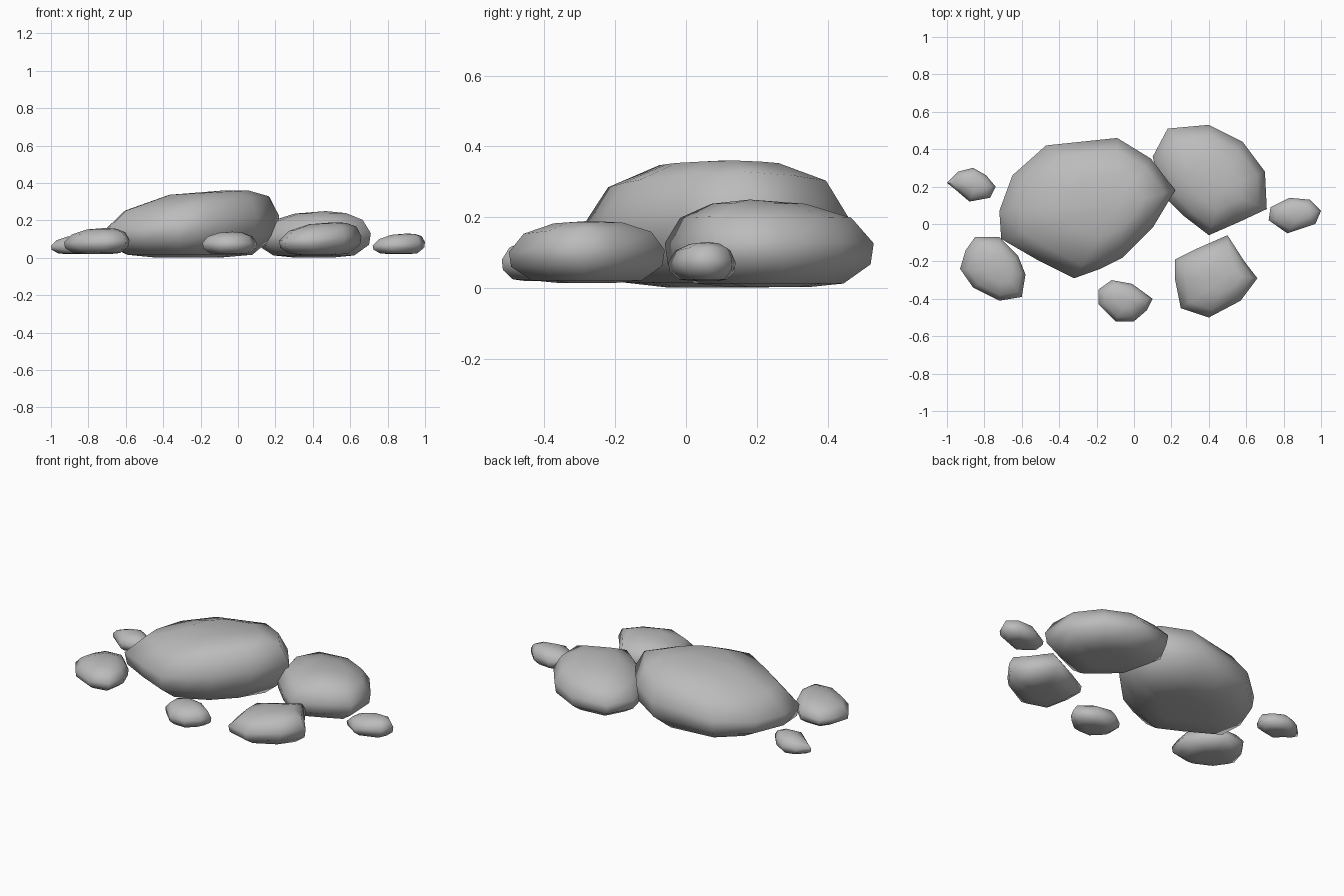
import bpy
import bmesh
import math
from mathutils import Vector

cube = bpy.data.objects.get("Cube")
if cube:
    bpy.data.objects.remove(cube, do_unlink=True)

stone = bpy.data.materials.new("stone grey")
stone.use_nodes = True
grey = (0.5, 0.5, 0.5, 1)
stone.diffuse_color = grey
stone.node_tree.nodes["Principled BSDF"].inputs["Base Color"].default_value = grey

# Shared rock section: (outline scale, height fraction, share of tilt)
SECTION = [
    (0.38, 0.0, 0),
    (0.71, 0.04, 0),
    (0.97, 0.26, 0.5),
    (1.0, 0.5, 0.8),
    (0.82, 0.79, 0.9),
    (0.45, 0.95, 0.5),
]


def rock(name, outline, peak, bottom, top, tilt=0.0):
    """Stack scaled copies of the outline, drawn in towards the peak."""
    points = [Vector(p) for p in outline]
    centre = sum(points, Vector((0, 0))) / len(points)
    peak = Vector(peak)
    bm = bmesh.new()
    rings = []
    for scale, height, share in SECTION:
        pivot = peak if height > 0.5 else centre
        ring = []
        for point in points:
            x, y = pivot + (point - pivot) * scale
            z = bottom + (top - bottom) * height + tilt * share * (x - centre.x)
            ring.append(bm.verts.new((x, y, z)))
        rings.append(ring)

    # Side bands, flat base and a low fan for the crown
    count = len(points)
    for low, high in zip(rings, rings[1:]):
        for i in range(count):
            j = (i + 1) % count
            bm.faces.new((low[i], low[j], high[j], high[i]))
    bm.faces.new(rings[0])
    crown = bm.verts.new((peak.x, peak.y, top))
    for i in range(count):
        bm.faces.new((rings[-1][i], rings[-1][(i + 1) % count], crown))
    bmesh.ops.recalc_face_normals(bm, faces=bm.faces)

    mesh = bpy.data.meshes.new(name)
    bm.to_mesh(mesh)
    bm.free()
    mesh.materials.append(stone)
    obj = bpy.data.objects.new(name, mesh)
    bpy.context.collection.objects.link(obj)
    bpy.ops.object.select_all(action="DESELECT")
    obj.select_set(True)
    bpy.context.view_layer.objects.active = obj
    bpy.ops.object.shade_smooth_by_angle(angle=math.radians(75))


# Two large boulders
rock("large_boulder",
     [(-.32, -.29), (-.18, -.24), (-.06, -.18), (.1, -.02), (.22, .18),
      (.09, .35), (-.09, .46), (-.28, .44), (-.47, .42), (-.65, .26),
      (-.72, .07), (-.71, -.08), (-.52, -.19)],
     peak=(-.08, .1), bottom=.002, top=.36, tilt=.11)
rock("back_boulder",
     [(.71, .08), (.7, .28), (.58, .44), (.4, .53), (.18, .51),
      (.1, .36), (.15, .16), (.27, .04), (.4, -.06), (.56, .01)],
     peak=(.47, .18), bottom=.003, top=.25, tilt=.02)

# Two medium stones
rock("front_left_stone",
     [(.5, -.06), (.34, -.13), (.22, -.19), (.22, -.3), (.25, -.45),
      (.4, -.5), (.57, -.41), (.66, -.29), (.59, -.2)],
     peak=(.51, -.27), bottom=.015, top=.19, tilt=.07)
rock("front_right_stone",
     [(-.85, -.07), (-.72, -.07), (-.62, -.17), (-.58, -.27), (-.6, -.39),
      (-.72, -.41), (-.86, -.34), (-.93, -.24), (-.9, -.14)],
     peak=(-.71, -.24), bottom=.02, top=.16, tilt=.05)

# Three pebbles
rock("front_pebble",
     [(-.19, -.35), (-.12, -.3), (-.01, -.32), (.1, -.4),
      (.07, -.46), (0, -.52), (-.1, -.52), (-.19, -.43)],
     peak=(-.03, -.4), bottom=.02, top=.14)
rock("right_pebble",
     [(-1, .22), (-.94, .28), (-.86, .3), (-.79, .26),
      (-.74, .2), (-.77, .14), (-.88, .12), (-.95, .18)],
     peak=(-.84, .21), bottom=.02, top=.12, tilt=.05)
rock("left_pebble",
     [(.72, .02), (.73, .09), (.83, .14), (.94, .13),
      (1, .07), (.97, 0), (.82, -.05)],
     peak=(.9, .06), bottom=.02, top=.13, tilt=.08)
